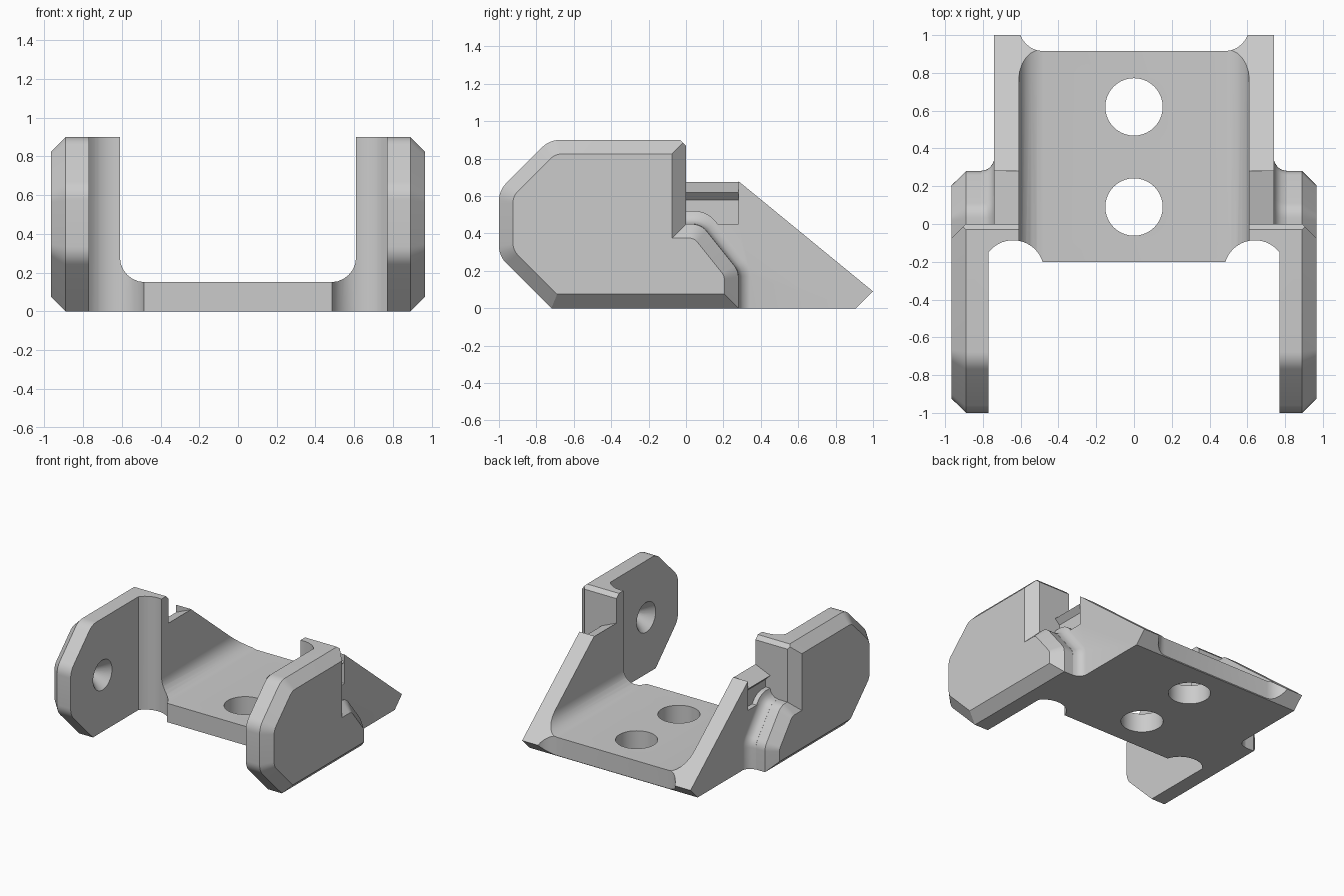
import bpy, bmesh, math
from mathutils import Vector

cube = bpy.data.objects.get("Cube")
if cube:
    bpy.data.objects.remove(cube, do_unlink=True)

grey = bpy.data.materials.new("plain_grey")
grey.use_nodes = True
colour = (0.6, 0.6, 0.6, 1)
grey.diffuse_color = colour
grey.node_tree.nodes["Principled BSDF"].inputs["Base Color"].default_value = colour


def rounded(corners, steps=6):
    """Closed outline from (u, v, radius) corners."""
    out = []
    for i, (u, v, r) in enumerate(corners):
        p = Vector((u, v))
        if r == 0:
            out.append(p)
            continue
        a = (Vector(corners[i - 1][:2]) - p).normalized()
        b = (Vector(corners[(i + 1) % len(corners)][:2]) - p).normalized()
        half = a.angle(b) / 2
        to_centre = (a + b).normalized() / math.sin(half)
        start = a / math.tan(half) - to_centre
        end = b / math.tan(half) - to_centre
        sweep = math.atan2(start.x * end.y - start.y * end.x, start.dot(end))
        first = math.atan2(start.y, start.x)
        for k in range(steps + 1):
            t = first + sweep * k / steps
            out.append(p + r * (to_centre + Vector((math.cos(t), math.sin(t)))))
    return out


def inset(corners, d):
    """Move every edge of a clockwise outline inwards by d."""
    out = []
    for i, (u, v, r) in enumerate(corners):
        p = Vector((u, v))
        a = (p - Vector(corners[i - 1][:2])).normalized()
        b = (Vector(corners[(i + 1) % len(corners)][:2]) - p).normalized()
        na, nb = Vector((a.y, -a.x)), Vector((b.y, -b.x))
        q = p + (na + nb) * d / (1 + na.dot(nb))
        out.append((q.x, q.y, max(r - d * 0.6, 0.03) if r else 0))
    return out


def loft(name, axis, layers):
    """Solid through outlines placed at positions along an axis."""
    place = {"x": lambda p, t: (t, p[0], p[1]),
             "y": lambda p, t: (p[0], t, p[1]),
             "z": lambda p, t: (p[0], p[1], t)}[axis]
    bm = bmesh.new()
    rings = [[bm.verts.new(place(p, t)) for p in pts] for t, pts in layers]
    n = len(rings[0])
    for lo, hi in zip(rings, rings[1:]):
        for i in range(n):
            j = (i + 1) % n
            bm.faces.new((lo[i], lo[j], hi[j], hi[i]))
    bm.faces.new(rings[0])
    bm.faces.new(rings[-1])
    bmesh.ops.recalc_face_normals(bm, faces=bm.faces)
    mesh = bpy.data.meshes.new(name)
    bm.to_mesh(mesh)
    bm.free()
    mesh.materials.append(grey)
    obj = bpy.data.objects.new(name, mesh)
    bpy.context.collection.objects.link(obj)
    return obj


def prism(name, axis, t0, t1, pts):
    return loft(name, axis, [(t0, pts), (t1, pts)])


def combine(target, tool, operation):
    mod = target.modifiers.new(operation, "BOOLEAN")
    mod.operation, mod.object, mod.solver = operation, tool, "EXACT"
    bpy.context.view_layer.objects.active = target
    bpy.ops.object.modifier_apply(modifier=mod.name)
    bpy.data.objects.remove(tool, do_unlink=True)


def circle(u, v, r, n=40):
    return [(u + r * math.cos(k * math.tau / n), v + r * math.sin(k * math.tau / n))
            for k in range(n)]


# Channel body: side profile across the width, hollowed by a rounded U
body = prism("bracket", "x", -0.74, 0.74, [
    (-0.2, 0), (0.91, 0), (1, 0.09), (0.28, 0.68), (0, 0.68), (0, 0.9), (-0.2, 0.9)])
channel = rounded([(-0.61, 1.2, 0), (-0.61, 0.15, 0.13), (0.61, 0.15, 0.13), (0.61, 1.2, 0)])
combine(body, prism("channel_cut", "y", -1.2, 1.2, channel), "DIFFERENCE")

ear = [(-0.72, 0, 0), (-1, 0.28, 0.13), (-1, 0.63, 0.13), (-0.73, 0.9, 0.13), (0, 0.9, 0),
       (0, 0.45, 0), (0.08, 0.45, 0.1), (0.28, 0.2, 0.1), (0.28, 0, 0)]
foot = [(-0.05, 0, 0), (-0.05, 0.45, 0), (0.08, 0.45, 0.1), (0.28, 0.2, 0.1), (0.28, 0, 0)]


def flare(d):
    return [(max(p[0], -0.05), max(p[1], 0)) for p in rounded(inset(foot, -d))]


for s in (1, -1):
    # Sloped ledge and undercut behind the ear
    combine(body, prism("ledge_cut", "y", 0, 0.28, [
        (s * x, z) for x, z in ((0.6, 0.68), (0.74, 0.62), (0.7, 0.58), (0.7, 0.45),
                                (0.8, 0.45), (0.8, 0.8), (0.6, 0.8))]), "DIFFERENCE")
    # Ear with a chamfered outer rim
    full = rounded(ear)
    combine(body, loft("ear", "x", [(s * 0.72, full), (s * 0.89, full),
                                    (s * 0.965, rounded(inset(ear, 0.075)))]), "UNION")
    # Concave flare joining the ear foot to the wall
    combine(body, loft("foot_flare", "x", [
        (s * x, flare(d)) for x, d in ((0.69, 0.07), (0.738, 0.07), (0.745, 0.045),
                                       (0.76, 0.022), (0.78, 0.008), (0.81, 0.001))]), "UNION")
    # Round-ended slot between the ear and the plate
    a0, a1 = math.atan2(0.1, 0.13), math.atan2(0.05, -0.15)
    arc = [(s * (0.64 + 0.164 * math.cos(a)), -0.25 + 0.164 * math.sin(a))
           for a in (a0 + (a1 - a0) * k / 16 for k in range(17))]
    slot = arc + [(s * 0.485, -1.2), (s * 0.77, -1.2)]
    combine(body, prism("slot_cut", "z", -0.1, 1.1, slot), "DIFFERENCE")
    # Conical pivot socket in the inner face
    combine(body, loft("socket_cut", "x", [
        (s * 0.74, circle(-0.6, 0.45, 0.145)),
        (s * 0.9, circle(-0.6, 0.45, 0.005))]), "DIFFERENCE")

# Small chamfer along the top rear edge of the ears
combine(body, prism("edge_cut", "x", -1.1, 1.1, [
    (-0.13, 1), (0.1, 1), (0.1, 0.77)]), "DIFFERENCE")

# Rear recess with rounded corners
rear = rounded([(-0.61, 1.2, 0), (-0.61, 0.915, 0.13), (0.61, 0.915, 0.13), (0.61, 1.2, 0)])
combine(body, prism("rear_cut", "z", -0.1, 0.4, rear), "DIFFERENCE")

# Two bolt holes through the plate
for y in (0.09, 0.62):
    combine(body, prism("bolt_hole", "z", -0.1, 0.4, circle(0, y, 0.152)), "DIFFERENCE")

bpy.ops.object.select_all(action="DESELECT")
body.select_set(True)
bpy.context.view_layer.objects.active = body
bpy.ops.object.shade_smooth_by_angle(angle=math.radians(25))
